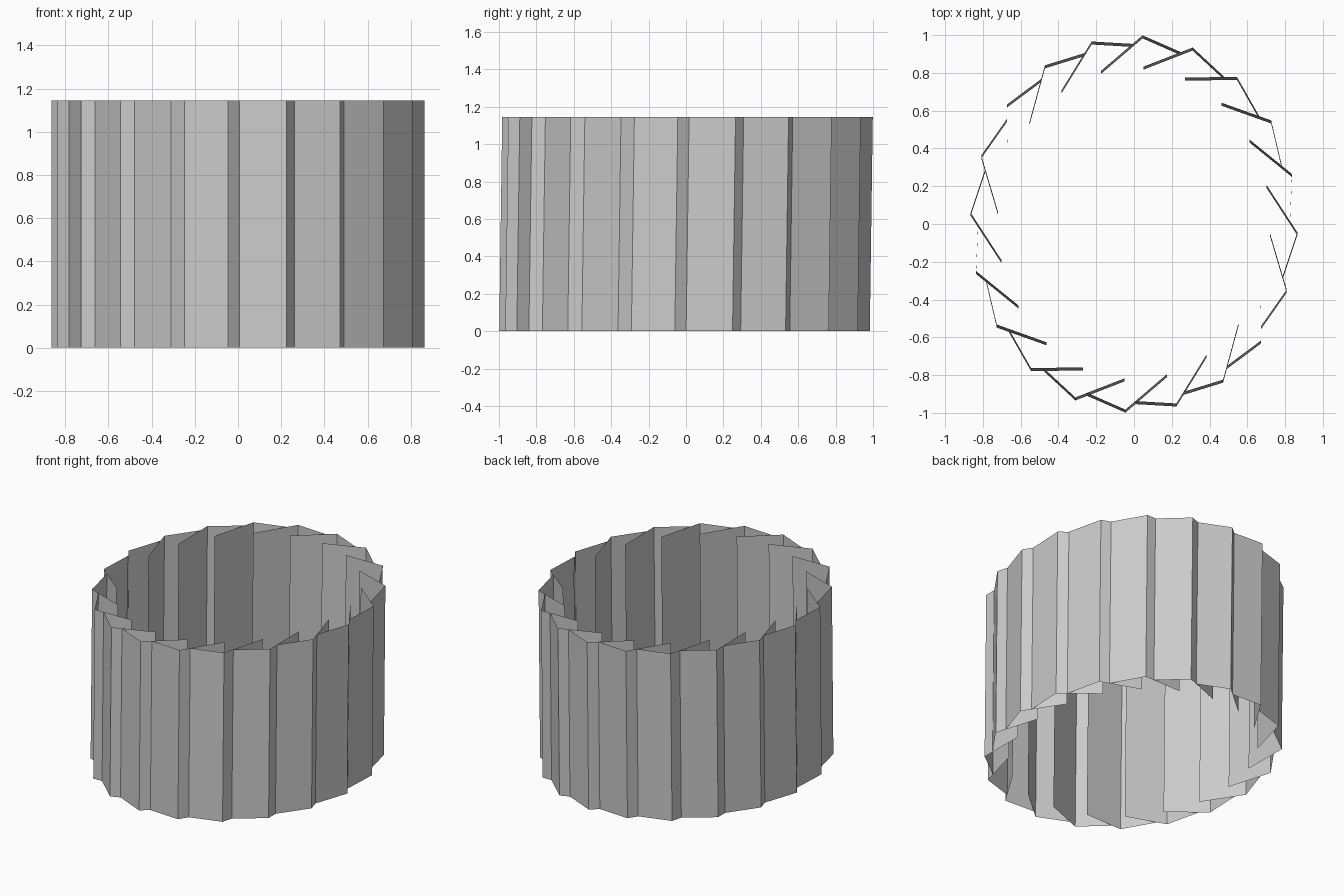
import bpy, bmesh
from math import cos, sin, radians

if "Cube" in bpy.data.objects:
    bpy.data.objects.remove(bpy.data.objects["Cube"])

COUNT = 20          # folded slats around the ring
STEP = 360 / COUNT
RX, RY = 0.866, 0.992
HEIGHT = 1.145
LEAN = 0.008        # half of the backward lean of the top rim


def on_ring(angle, r=1.0):
    a = radians(angle)
    return RX * r * cos(a), RY * r * sin(a)


def slat(i):
    # folded strip: inner lip, outer crease, then back onto the next slat
    a = -3 + i * STEP
    inner, crease = on_ring(a + 17, 0.834), on_ring(a)
    nxt, nxt_in = on_ring(a - STEP), on_ring(a - STEP + 17, 0.834)
    end = tuple(p + 0.24 * (q - p) for p, q in zip(nxt, nxt_in))

    bm = bmesh.new()
    low = [bm.verts.new((x, y - LEAN, 0)) for x, y in (inner, crease, end)]
    top = [bm.verts.new((x, y + LEAN, HEIGHT)) for x, y in (inner, crease, end)]
    for j in range(2):
        bm.faces.new((low[j + 1], low[j], top[j], top[j + 1]))
    me = bpy.data.meshes.new("ring_slat")
    bm.to_mesh(me)
    bm.free()
    bpy.context.collection.objects.link(bpy.data.objects.new(f"ring_slat_{i + 1}", me))


# Overlapping slats form an oval ring wall
for i in range(COUNT):
    slat(i)
